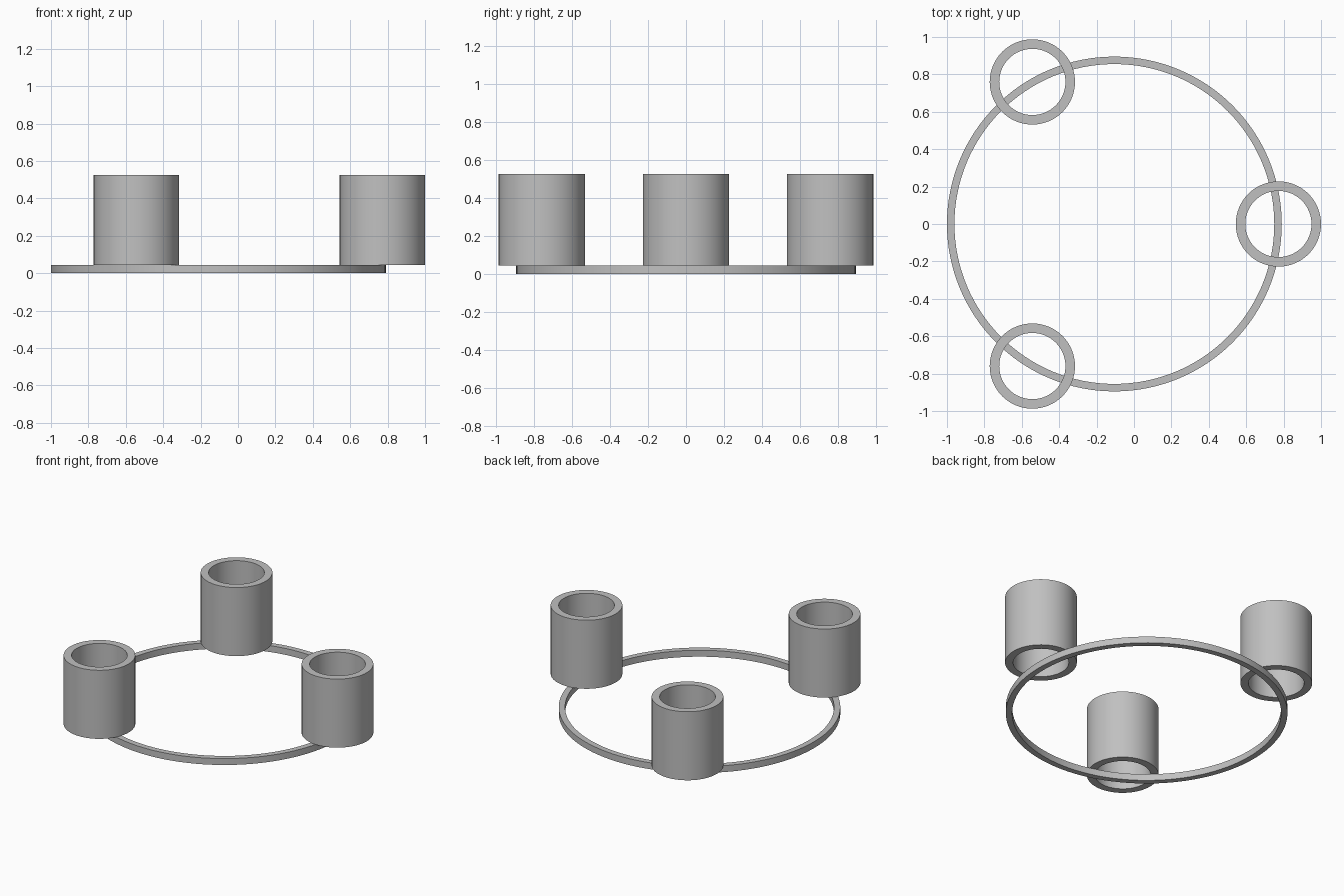
import bpy
import bmesh
import math

if "Cube" in bpy.data.objects:
    bpy.data.objects.remove(bpy.data.objects["Cube"], do_unlink=True)

# Single plain grey
GREY = (0.53, 0.53, 0.53, 1.0)
grey = bpy.data.materials.new("plain_grey")
grey.use_nodes = True
grey.diffuse_color = GREY
grey.node_tree.nodes["Principled BSDF"].inputs["Base Color"].default_value = GREY


def tube(name, center, outer, inner, bottom, top, sides):
    """Open-ended tube: a rectangular profile spun around a vertical axis."""
    bm = bmesh.new()
    profile = [(inner, bottom), (outer, bottom), (outer, top), (inner, top)]
    verts = [bm.verts.new((r, 0, z)) for r, z in profile]
    edges = [bm.edges.new((verts[i], verts[i - 1])) for i in range(len(verts))]
    bmesh.ops.spin(bm, geom=verts + edges, cent=(0, 0, 0), axis=(0, 0, 1),
                   angle=math.tau, steps=sides, use_merge=True)
    bmesh.ops.remove_doubles(bm, verts=bm.verts, dist=0.0001)
    bmesh.ops.recalc_face_normals(bm, faces=bm.faces)
    mesh = bpy.data.meshes.new(name)
    bm.to_mesh(mesh)
    bm.free()
    mesh.materials.append(grey)
    obj = bpy.data.objects.new(name, mesh)
    obj.location = (center[0], center[1], 0)
    bpy.context.collection.objects.link(obj)
    bpy.ops.object.select_all(action="DESELECT")
    obj.select_set(True)
    bpy.context.view_layer.objects.active = obj
    bpy.ops.object.shade_smooth_by_angle(angle=math.radians(30))
    return obj


RING_X = -0.105
RING_HEIGHT = 0.045

# Thin base ring
tube("base_ring", (RING_X, 0), 0.895, 0.855, 0, RING_HEIGHT, 128)

# Three cups standing on the ring, evenly spaced
CUP_ORBIT = 0.877
for i, place in enumerate(("left", "back_right", "front_right")):
    angle = math.tau * i / 3
    center = (RING_X + CUP_ORBIT * math.cos(angle), CUP_ORBIT * math.sin(angle))
    tube(place + "_cup", center, 0.228, 0.177, RING_HEIGHT, 0.526, 64)
